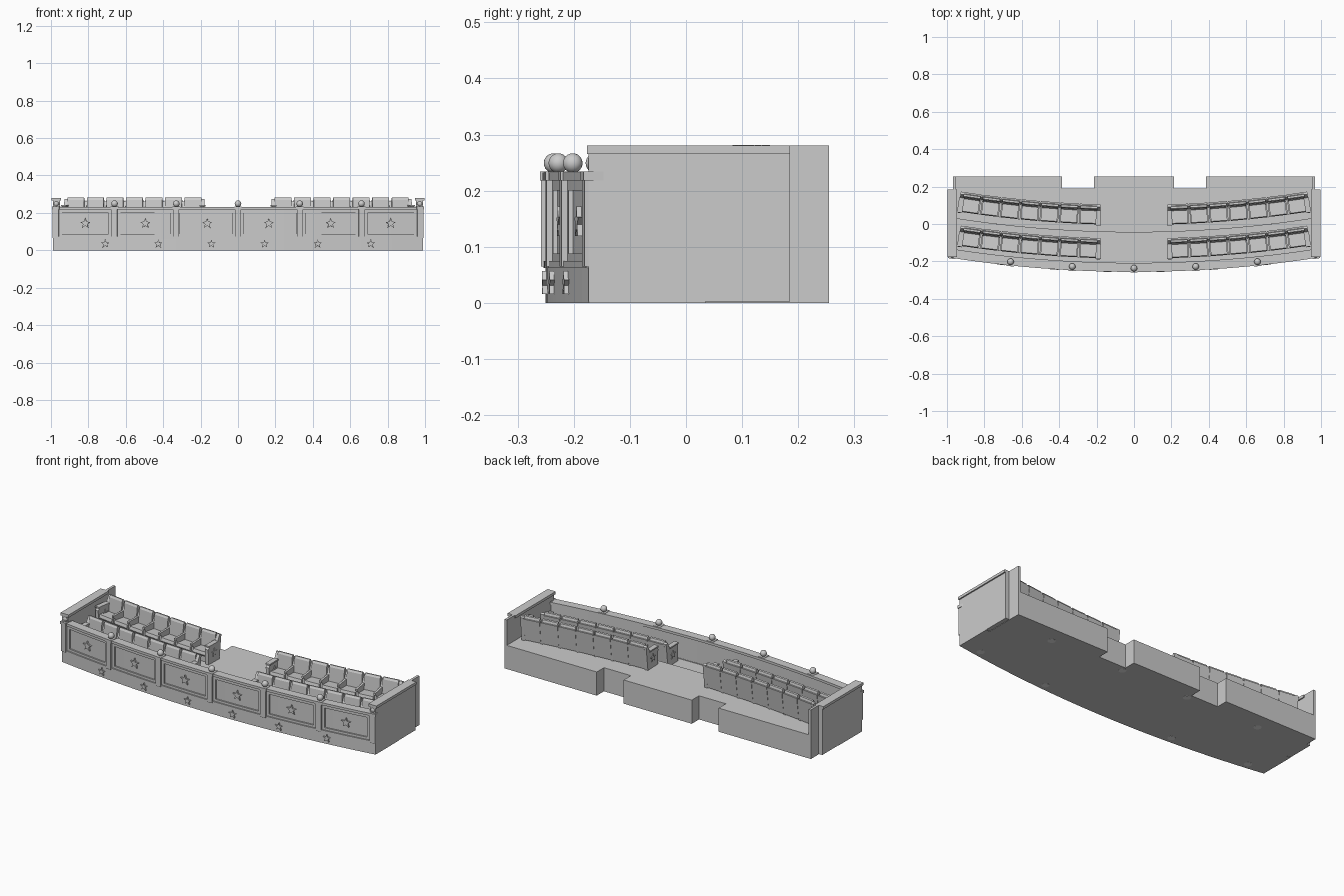
import bpy, bmesh, math
from mathutils import Matrix, Vector

cube = bpy.data.objects.get("Cube")
if cube:
    bpy.data.objects.remove(cube, do_unlink=True)

R = 6.4            # radius of the curved front
FRONT = -0.25      # y of the front face at the middle
CY = FRONT + R


def material(name, v):
    m = bpy.data.materials.new(name)
    m.use_nodes = True
    m.diffuse_color = (v, v, v, 1)
    m.node_tree.nodes["Principled BSDF"].inputs["Base Color"].default_value = (v, v, v, 1)
    return m


GREY = material("plain grey", 0.6)
PALE = material("pale grey", 0.8)


def finish(bm, name, mat=GREY, smooth=False):
    bmesh.ops.recalc_face_normals(bm, faces=bm.faces)
    me = bpy.data.meshes.new(name)
    bm.to_mesh(me)
    bm.free()
    me.materials.append(mat)
    ob = bpy.data.objects.new(name, me)
    bpy.context.collection.objects.link(ob)
    if smooth:
        for p in me.polygons:
            p.use_smooth = True
    return ob


def prism(bm, pts, axis, lo, hi, mat=Matrix()):
    """Extrude a 2D outline along an axis (0 = x, 1 = y, 2 = z)."""
    def at(p, d):
        c = list(p)
        c.insert(axis, d)
        return mat @ Vector(c)
    a = [bm.verts.new(at(p, lo)) for p in pts]
    b = [bm.verts.new(at(p, hi)) for p in pts]
    bm.faces.new(a)
    bm.faces.new(b[::-1])
    for i in range(len(a)):
        j = (i + 1) % len(a)
        bm.faces.new((a[i], b[i], b[j], a[j]))


def box(bm, x0, x1, y0, y1, z0, z1, mat=Matrix()):
    prism(bm, [(x0, y0), (x1, y0), (x1, y1), (x0, y1)], 2, z0, z1, mat)


def arc(y_mid, x0, x1, n=24):
    """Points on a curve concentric with the front."""
    r = CY - y_mid
    xs = [x0 + (x1 - x0) * i / n for i in range(n + 1)]
    return [(x, CY - math.sqrt(r * r - x * x)) for x in xs]


def band(bm, y0, y1, z0, z1, x0=-0.985, x1=0.985, n=24):
    prism(bm, arc(y0, x0, x1, n) + arc(y1, x0, x1, n)[::-1], 2, z0, z1)


def frame(x, y_mid, z=0):
    """Matrix at x on the curve, with local -y facing outward."""
    r = CY - y_mid
    t = math.asin(x / r)
    return Matrix.Translation((x, CY - r * math.cos(t), z)) @ Matrix.Rotation(t, 4, 'Z')


def star(rad):
    return [((rad if k % 2 == 0 else rad * 0.42) * math.sin(k * math.pi / 5),
             (rad if k % 2 == 0 else rad * 0.42) * math.cos(k * math.pi / 5)) for k in range(10)]


# Plinth and the two stepped floors
STEP, LOW, HIGH = -0.045, 0.085, 0.135
bm = bmesh.new()
band(bm, FRONT, STEP, 0, 0.065, -0.99, 0.99)
finish(bm, "plinth")
bm = bmesh.new()
band(bm, -0.23, STEP, 0.06, LOW, -0.97, 0.97)
finish(bm, "front_floor")
bm = bmesh.new()
back = [(0.96, 0.255), (0.385, 0.255), (0.385, 0.19), (0.215, 0.19), (0.215, 0.255)]
back += [(-x, y) for x, y in back[::-1]]
prism(bm, arc(STEP, -0.96, 0.96) + back, 2, 0, HIGH)
finish(bm, "back_floor")

# Curved parapet with rails
bm = bmesh.new()
band(bm, -0.239, -0.216, 0.06, 0.222)
finish(bm, "parapet_wall")
bm = bmesh.new()
band(bm, -0.254, -0.214, 0.062, 0.075)
band(bm, -0.247, -0.214, 0.075, 0.088)
band(bm, -0.247, -0.214, 0.2, 0.218)
band(bm, -0.256, -0.208, 0.218, 0.232)
finish(bm, "parapet_rails")

# Posts with ball finials, and a raised frame and star in each bay
POSTS = [-0.972, -0.66, -0.33, 0, 0.33, 0.66, 0.972]
posts, balls, frames, stars = (bmesh.new() for _ in range(4))
for x in POSTS:
    m = frame(x, -0.236)
    box(posts, -0.016, 0.016, -0.022, 0.02, 0.065, 0.232, m)
    box(posts, -0.02, 0.02, -0.024, 0.022, 0.218, 0.234, m)
    bmesh.ops.create_uvsphere(balls, u_segments=20, v_segments=12, radius=0.0175,
                              matrix=m @ Matrix.Translation((0, 0, 0.249)))
for a, b in zip(POSTS, POSTS[1:]):
    for x0, x1 in ((a + 0.016, a + 0.032), (b - 0.032, b - 0.016)):
        band(frames, -0.247, -0.23, 0.08, 0.21, x0, x1, 1)
    prism(stars, star(0.029), 1, -0.009, 0.004, frame((a + b) / 2, -0.239, 0.143))
for i in range(6):
    prism(stars, star(0.023), 1, -0.008, 0.004, frame(-0.71 + 0.284 * i, FRONT, 0.034))
finish(posts, "parapet_posts")
finish(balls, "post_balls", smooth=True)
finish(frames, "panel_frames")
finish(stars, "front_stars")

# End walls with caps
for side, name in ((1, "left"), (-1, "right")):
    bm = bmesh.new()
    m = Matrix.Scale(side, 4, (1, 0, 0))
    box(bm, 0.953, 0.967, -0.17, 0.255, 0, 0.28, m)
    box(bm, 0.96, 0.99, -0.174, 0.185, 0.002, 0.267, m)
    box(bm, 0.946, 0.997, -0.176, 0.185, 0.265, 0.28, m)
    finish(bm, name + "_end_wall")

# Seat rows: seven seats in each of four blocks
SEATS, X0, X1 = 7, 0.19, 0.925
PITCH = (X1 - X0) / SEATS
BACK = [(0.024, 0.02), (0.04, 0.02), (0.054, 0.128), (0.05, 0.144), (0.04, 0.146), (0.034, 0.135)]
SHELL = [(0.038, 0.004), (0.046, 0.004), (0.062, 0.13), (0.052, 0.13)]
CUSHION = [(-0.045, 0.045), (-0.04, 0.062), (0.034, 0.056), (0.034, 0.035), (-0.04, 0.035)]
ARM = [(-0.035, 0), (0.045, 0), (0.058, 0.125), (0.048, 0.125), (0.034, 0.09), (-0.046, 0.086), (-0.046, 0.074), (-0.035, 0.07)]
END = [(-0.05, 0), (0.046, 0), (0.062, 0.135), (0.048, 0.14), (0.03, 0.105), (-0.04, 0.1), (-0.052, 0.085)]
for row, y_mid, z in (("front", -0.14, LOW), ("back", 0.04, HIGH)):
    for side, name in ((1, "left"), (-1, "right")):
        backs, cushions, arms, ends = (bmesh.new() for _ in range(4))
        for i in range(SEATS):
            m = frame(side * (X0 + PITCH * (i + 0.5)), y_mid, z)
            prism(backs, BACK, 0, -0.045, 0.045, m)
            prism(backs, SHELL, 0, -0.049, 0.049, m)
            prism(cushions, CUSHION, 0, -0.044, 0.044, m)
            box(cushions, -0.042, 0.042, -0.03, 0.036, 0, 0.036, m)
        for i in range(1, SEATS):
            m = frame(side * (X0 + PITCH * i), y_mid, z)
            prism(arms, ARM, 0, -0.006, 0.006, m)
        for x in (X0, X1):
            m = frame(side * x, y_mid, z)
            prism(ends, END, 0, -0.01, 0.01, m)
            box(ends, -0.014, 0.014, -0.05, 0.03, 0.098, 0.106, m)
            badge = [(y, h + 0.055) for y, h in star(0.024)]
            prism(ends, badge, 0, -0.014, 0.014, m)
        tag = row + "_row_" + name + "_"
        finish(backs, tag + "seat_backs")
        finish(cushions, tag + "seat_cushions")
        finish(arms, tag + "armrests")
        finish(ends, tag + "end_panels")

# Round lamps set flush under the floor
bm = bmesh.new()
for xs, y in (((0.87, 0.41), None), ((0.67, 0.21), 0.16)):
    for x in xs:
        for s in (1, -1):
            place = Matrix.Translation((s * x, y, 0.001)) if y else frame(s * x, -0.212, 0.001)
            bmesh.ops.create_cone(bm, cap_ends=True, segments=20, radius1=0.02, radius2=0.02,
                                  depth=0.004, matrix=place)
lamps = finish(bm, "under_lamps", PALE)
lamps.location.z = 0.0005
